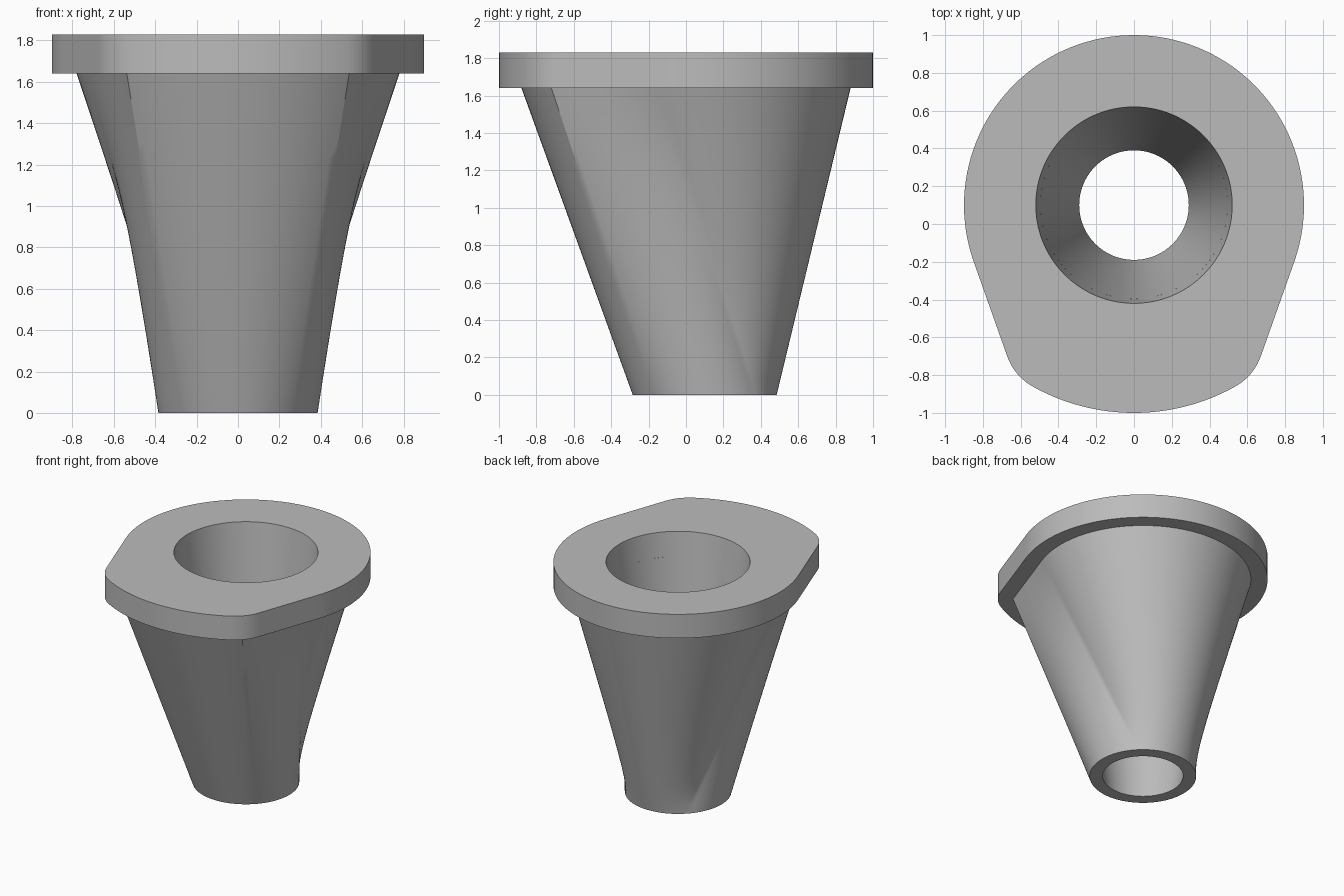
import bpy, bmesh, math

if "Cube" in bpy.data.objects:
    bpy.data.objects.remove(bpy.data.objects["Cube"])

CY = 0.1                      # axis of the bore
Z_FLANGE, Z_TOP = 1.64, 1.83
R_BORE_TOP, R_BORE_BOTTOM, R_FOOT = 0.52, 0.29, 0.385
TILT = math.radians(70.5)     # where the straight sides leave the round back
N_FRONT, N_FILLET, N_SIDE, N_BACK = 14, 10, 24, 40

grey = bpy.data.materials.new("plain grey")
grey.diffuse_color = (0.5, 0.5, 0.5, 1)
grey.use_nodes = True
grey.node_tree.nodes["Principled BSDF"].inputs["Base Color"].default_value = grey.diffuse_color


def polar(r, t, c=(0, CY)):
    """Point at angle t, measured from the front towards +x."""
    return (c[0] + r * math.sin(t), c[1] - r * math.cos(t))


def steps(a, b, n):
    return [a + (b - a) * i / n for i in range(n)]


def closed(half):
    """Mirror a front-to-back half outline into a full loop."""
    return half + [(-x, y) for x, y in half[-2:0:-1]]


def outline(r_back, r_front, fillet):
    """Round back, two straight tangent sides, shallow front arc."""
    k, d = r_back - fillet, r_front - fillet
    t_corner = TILT - math.acos(k / d)
    c = polar(d, t_corner)
    p, q = polar(fillet, TILT, c), polar(r_back, TILT)
    half = [polar(r_front, t) for t in steps(0, t_corner, N_FRONT)]
    half += [polar(fillet, t, c) for t in steps(t_corner, TILT, N_FILLET)]
    half += [(p[0] + (q[0] - p[0]) * s, p[1] + (q[1] - p[1]) * s)
             for s in steps(0, 1, N_SIDE)]
    half += [polar(r_back, t) for t in steps(TILT, math.pi, N_BACK)]
    return closed(half + [(0, CY + r_back)])


def quarter_circle_loop(r):
    """Circle whose quarters pair with the outline's four edges."""
    q = math.pi / 4
    a = steps(0, q, N_FRONT) + [q] * N_FILLET + steps(q, 3 * q, N_SIDE)
    a += steps(3 * q, math.pi, N_BACK)
    return closed([polar(r, t) for t in a] + [(0, CY + r)])


def radial_circle(r, loop):
    """Circle with points facing those of another loop."""
    return [polar(r, math.atan2(x, CY - y)) for x, y in loop]


def skin(name, rings):
    bm = bmesh.new()
    rows = [[bm.verts.new((x, y, z)) for x, y in pts] for pts, z in rings]
    n = len(rows[0])
    for a, b in zip(rows, rows[1:]):
        for i in range(n):
            j = (i + 1) % n
            bm.faces.new((a[i], a[j], b[j], b[i]))
    bmesh.ops.remove_doubles(bm, verts=bm.verts, dist=1e-5)
    me = bpy.data.meshes.new(name)
    bm.to_mesh(me)
    bm.free()
    me.materials.append(grey)
    ob = bpy.data.objects.new(name, me)
    bpy.context.collection.objects.link(ob)
    bpy.ops.object.select_all(action='DESELECT')
    ob.select_set(True)
    bpy.context.view_layer.objects.active = ob
    bpy.ops.object.shade_smooth_by_angle(angle=math.radians(30))
    return ob


plate = outline(0.9, 1.1, 0.3)
neck = outline(0.78, 0.98, 0.0)
foot = quarter_circle_loop(R_FOOT)
r_bore_mid = R_BORE_BOTTOM + (R_BORE_TOP - R_BORE_BOTTOM) * Z_FLANGE / Z_TOP

# flange: underside, rim, top face and upper part of the bore
skin("flange", [(neck, Z_FLANGE), (plate, Z_FLANGE), (plate, Z_TOP),
                (radial_circle(R_BORE_TOP, plate), Z_TOP),
                (radial_circle(r_bore_mid, plate), Z_FLANGE)])

# spout: lower bore, foot ring and ruled loft up to the flange
rings = [(quarter_circle_loop(r_bore_mid), Z_FLANGE),
         (quarter_circle_loop(R_BORE_BOTTOM), 0)]
for i in range(21):
    s = i / 20
    rings.append(([(a[0] + (b[0] - a[0]) * s, a[1] + (b[1] - a[1]) * s)
                   for a, b in zip(foot, neck)], Z_FLANGE * s))
skin("spout", rings)
